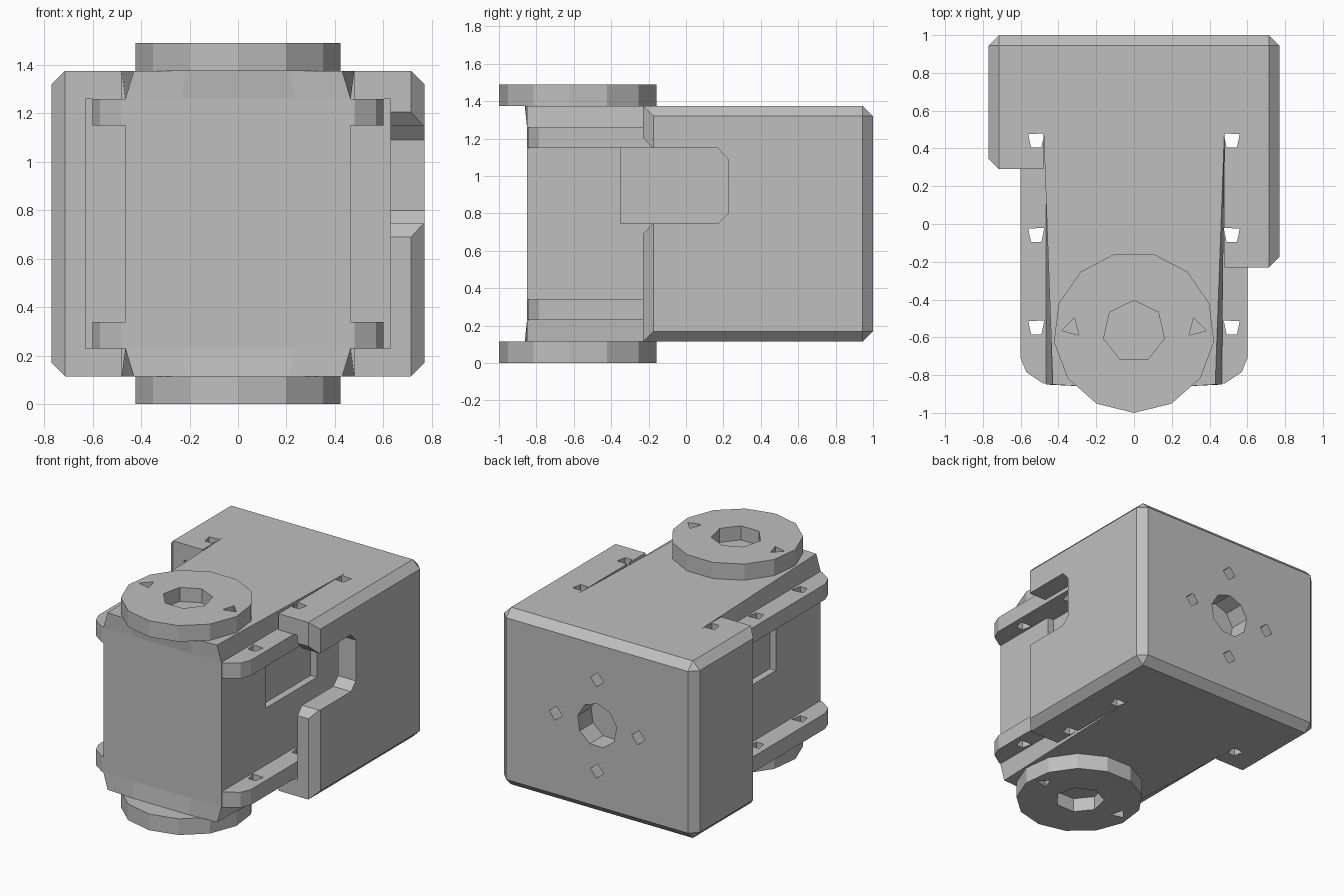
import bpy, bmesh, math
from mathutils import Vector

cube = bpy.data.objects.get("Cube")
if cube:
    bpy.data.objects.remove(cube, do_unlink=True)

grey = bpy.data.materials.new("grey plastic")
grey.use_nodes = True
GREY = (0.52, 0.52, 0.52, 1)
grey.diffuse_color = GREY
grey.node_tree.nodes["Principled BSDF"].inputs["Base Color"].default_value = GREY

MID = 0.745            # height of the symmetry plane
LOW, HIGH = 0.115, 1.375
BACK = 0.53            # rear end of the bracket cavity
CHAMFER = 0.055


def finish(name, bm):
    bmesh.ops.recalc_face_normals(bm, faces=bm.faces[:])
    mesh = bpy.data.meshes.new(name)
    bm.to_mesh(mesh)
    bm.free()
    mesh.materials.append(grey)
    obj = bpy.data.objects.new(name, mesh)
    bpy.context.collection.objects.link(obj)
    return obj


def loft(name, rings):
    """Skin a stack of equal-length point rings and cap both ends."""
    bm = bmesh.new()
    loops = [[bm.verts.new(p) for p in ring] for ring in rings]
    n = len(loops[0])
    for a, b in zip(loops, loops[1:]):
        for i in range(n):
            j = (i + 1) % n
            bm.faces.new((a[i], a[j], b[j], b[i]))
    bm.faces.new(loops[0][::-1])
    bm.faces.new(loops[-1])
    return finish(name, bm)


def prism(name, pts, lo, hi, axis="z"):
    place = {"x": lambda a, b, h: (h, a, b),
             "y": lambda a, b, h: (a, h, b),
             "z": lambda a, b, h: (a, b, h)}[axis]
    return loft(name, [[place(a, b, h) for a, b in pts] for h in (lo, hi)])


def box(name, x, y, z):
    return prism(name, [(x[0], y[0]), (x[1], y[0]), (x[1], y[1]), (x[0], y[1])], *z)


def ngon(n, r, cx, cy, start):
    return [(cx + r * math.cos(start + math.tau * i / n),
             cy + r * math.sin(start + math.tau * i / n)) for i in range(n)]


def cut(obj, cutters):
    """Subtract each cutter, bake the result, then drop the cutters."""
    for c in cutters:
        c.hide_render = True
        mod = obj.modifiers.new("cut", "BOOLEAN")
        mod.operation, mod.solver, mod.object = "DIFFERENCE", "EXACT", c
    bpy.context.view_layer.update()
    deps = bpy.context.evaluated_depsgraph_get()
    baked = bpy.data.meshes.new_from_object(obj.evaluated_get(deps))
    obj.modifiers.clear()
    obj.data = baked
    for c in cutters:
        bpy.data.objects.remove(c, do_unlink=True)


def screw_holes(s):
    shape = [(-0.04, 0.035), (0.045, 0.04), (0.03, -0.035), (-0.025, -0.035)]
    return [prism("screw_hole", [(s * (0.52 - dx), y + dy) for dx, dy in shape], 0, 1.5)
            for y in (0.44, -0.06, -0.55)]


def chamfer_outside(obj, s):
    """Chamfer the edges round the outer side face and the back face."""
    bm = bmesh.new()
    bm.from_mesh(obj.data)

    def on_outside(e):
        a, b = (v.co for v in e.verts)
        side = all(abs(p.x - s * 0.77) < 1e-4 for p in (a, b))
        rear = all(p.y > 0.999 for p in (a, b)) and not (abs(a.x) < 1e-4 and abs(b.x) < 1e-4)
        return side or rear
    bmesh.ops.bevel(bm, geom=[e for e in bm.edges if on_outside(e)],
                    offset=CHAMFER, segments=1, affect="EDGES")
    bm.to_mesh(obj.data)
    bm.free()


# Bracket: two halves, the left one reaching further forward
for s, side, front in ((1, "left", -0.23), (-1, "right", 0.29)):
    half = box(side + "_bracket", (0, s * 0.77), (front, 1), (LOW, HIGH))
    chamfer_outside(half, s)
    cutters = [box("cavity", (-s * 0.1, s * 0.63), (-1, BACK), (0.23, 1.26)),
               box("slot", (-s * 0.1, s * 0.48), (-1, BACK), (0, 2))]
    cutters += screw_holes(s)
    # Rear shaft hole and the four screw holes round it
    cutters.append(prism("shaft_hole", ngon(9, 0.155, 0, MID, 0.2), 0.85, 1.1, "y"))
    for i in range(4):
        d = Vector((math.cos(i * math.pi / 2), math.sin(i * math.pi / 2))) * 0.325
        cutters.append(prism("rear_hole", ngon(4, 0.052, d.x, MID + d.y, 0.1), 0.9, 1.1, "y"))
    # Cable notch with clipped corners, left side only
    if s == 1:
        notch = [(-0.3, 0.613), (-0.18, 0.745), (0.17, 0.745), (0.225, 0.8),
                 (0.225, 1.09), (0.17, 1.15), (-0.18, 1.15), (-0.3, 1.282)]
        cutters.append(prism("notch", notch, 0.55, 0.9, "x"))
    cut(half, cutters)


# Motor body: waist with tapered, slightly bowed end caps
def body_ring(z, front, back, bow):
    y = -0.85
    return [(-front, y, z), (-front / 2, y - bow, z), (front / 2, y - bow, z),
            (front, y, z), (back, BACK, z), (-back, BACK, z)]


body = loft("motor_body", [body_ring(LOW, 0.43, 0.48, 0.012), body_ring(0.23, 0.465, 0.465, 0),
                           body_ring(1.26, 0.465, 0.465, 0), body_ring(HIGH, 0.43, 0.48, 0.012)])
cut(body, [box("pocket", (s * 0.415, s * 0.6), (-0.35, 0.225), (0.745, 1.15)) for s in (1, -1)])

# Mounting flanges along both sides
for s, side in ((1, "left"), (-1, "right")):
    for z, level in ((0.23, "lower"), (1.15, "upper")):
        outline = [(0.44, -0.845), (0.48, -0.845), (0.57, -0.785), (0.6, -0.71), (0.6, BACK), (0.44, BACK)]
        flange = prism(f"{side}_{level}_flange", [(s * x, y) for x, y in outline], z, z + 0.11)
        cut(flange, screw_holes(s))

# Output horn on top and idler horn below
for s, name in ((1, "top_horn"), (-1, "bottom_horn")):
    def span(a, b):
        return sorted((MID + s * a, MID + s * b))
    horn = prism(name, ngon(13, 0.427, 0, -0.573, -math.pi / 2), *span(0.63, 0.745))
    cutters = [prism("hub_hole", ngon(7, 0.165, 0, -0.57, math.pi / 2), *span(0.645, 0.9))]
    cutters += [prism("horn_hole", ngon(3, 0.055, m * 0.33, -0.55, math.pi / 2 + m * 0.25),
                      *span(0.66, 0.9)) for m in (1, -1)]
    cut(horn, cutters)
